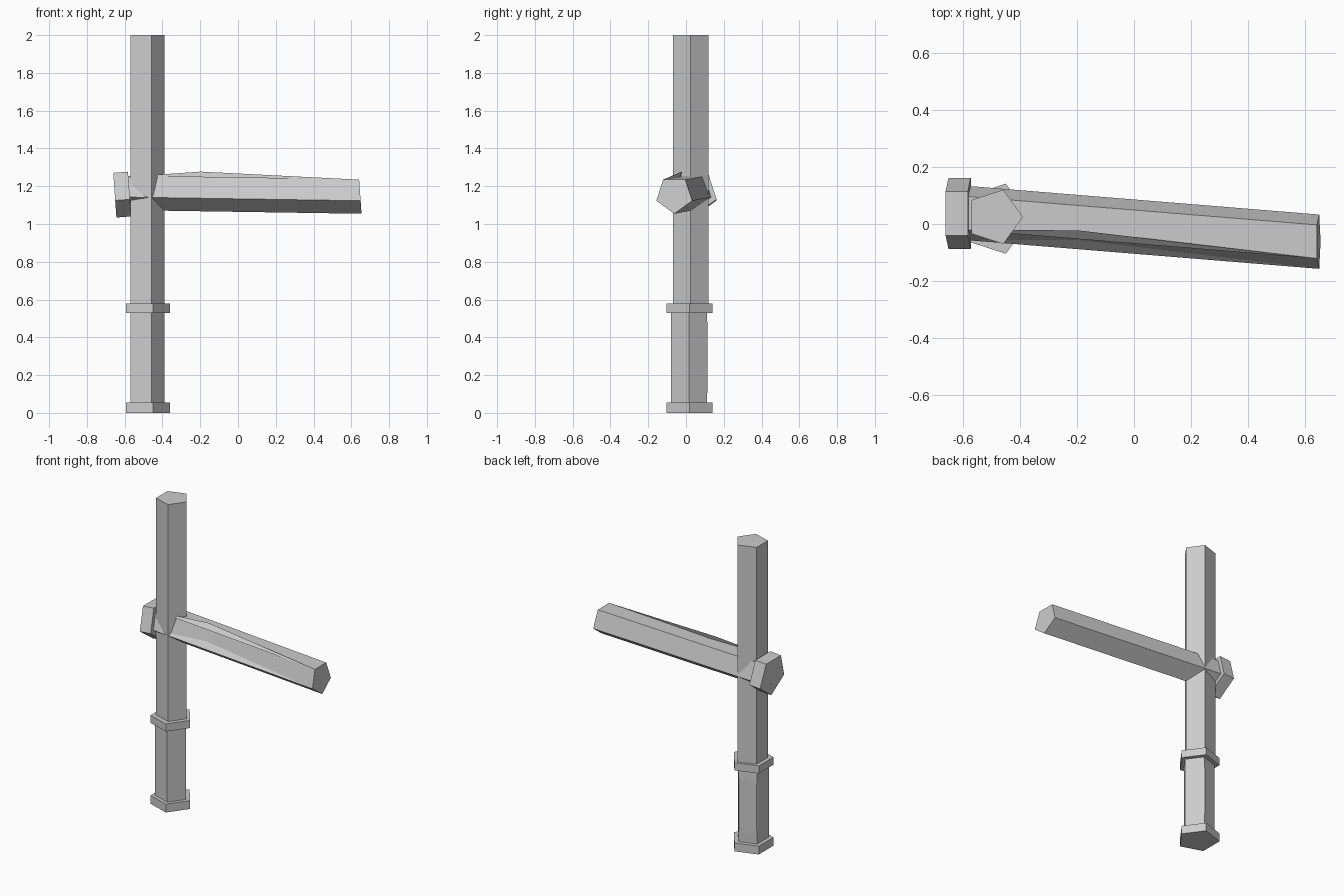
import bpy, bmesh, math
from mathutils import Vector

if "Cube" in bpy.data.objects:
    bpy.data.objects.remove(bpy.data.objects["Cube"])


def ring(center, radius, u, v, start):
    """Regular pentagon in the plane spanned by u and v."""
    pts = []
    for k in range(5):
        a = math.radians(start + 72 * k)
        pts.append(Vector(center) + radius * (u * math.cos(a) + v * math.sin(a)))
    return pts


def bar(name, a, b, radius, u, v, start=0, panel=None, lift=0.0):
    """Pentagonal bar from a to b, with an optional long hexagon panel set in one side."""
    bm = bmesh.new()
    A = [bm.verts.new(p) for p in ring(a, radius, u, v, start)]
    B = [bm.verts.new(p) for p in ring(b, radius, u, v, start)]
    bm.faces.new(A[::-1])
    bm.faces.new(B)
    for k in range(5):
        n = (k + 1) % 5
        if k != panel:
            bm.faces.new((A[k], A[n], B[n], B[k]))
            continue
        # panel follows the straight axis even where the bar end is bent away
        axis = u.cross(v).normalized()
        p, q = A[k].co.copy(), A[n].co.copy()
        out = ((p + q) / 2 - Vector(a)).normalized() * lift

        def at(s, t):
            return bm.verts.new(p.lerp(q, t) + axis * s + out)

        tip0, s0, s1, tip1 = at(0.05, 0.5), at(0.10, 0.03), at(0.385, 0.03), at(0.437, 0.5)
        r1, r0 = at(0.385, 0.97), at(0.10, 0.97)
        for f in ((tip0, s0, s1, tip1, r1, r0)[::-1],
                  (A[k], s0, s1, B[k])[::-1],
                  (A[n], B[n], r1, r0)[::-1],
                  (A[k], A[n], r0, tip0, s0),
                  (B[n], B[k], s1, tip1, r1)):
            bm.faces.new(f)
    bmesh.ops.recalc_face_normals(bm, faces=bm.faces)
    mesh = bpy.data.meshes.new(name)
    bm.to_mesh(mesh)
    bm.free()
    obj = bpy.data.objects.new(name, mesh)
    bpy.context.collection.objects.link(obj)
    return obj


X, Y, Z = Vector((1, 0, 0)), Vector((0, 1, 0)), Vector((0, 0, 1))

# upright: foot collar, grip, middle collar, long post
cx, cy = -0.489, 0.0185
bar("foot_collar", (cx, cy, 0), (cx, cy, 0.055), 0.129, X, Y)
bar("grip", (cx, cy - 0.002, 0.055), (cx, cy - 0.002, 0.53), 0.1, X, Y, panel=1, lift=0.003)
bar("middle_collar", (cx, cy, 0.53), (cx, cy, 0.58), 0.129, X, Y)
bar("upright_post", (cx, 0.025, 0.58), (cx, 0.025, 2.0), 0.1, X, Y, panel=3)

# side arm: slightly tilted frame, far end bent down and forward
up = Vector((-0.07, 0, 1)).normalized()
bar("arm_cap", (-0.653, 0.0375, 1.165), (-0.575, 0.0375, 1.171), 0.131, Y, up, -90)
bar("side_arm", (-0.575, 0.0375, 1.173), (0.647, -0.062, 1.154), 0.1, Y, up, -90, panel=3)
